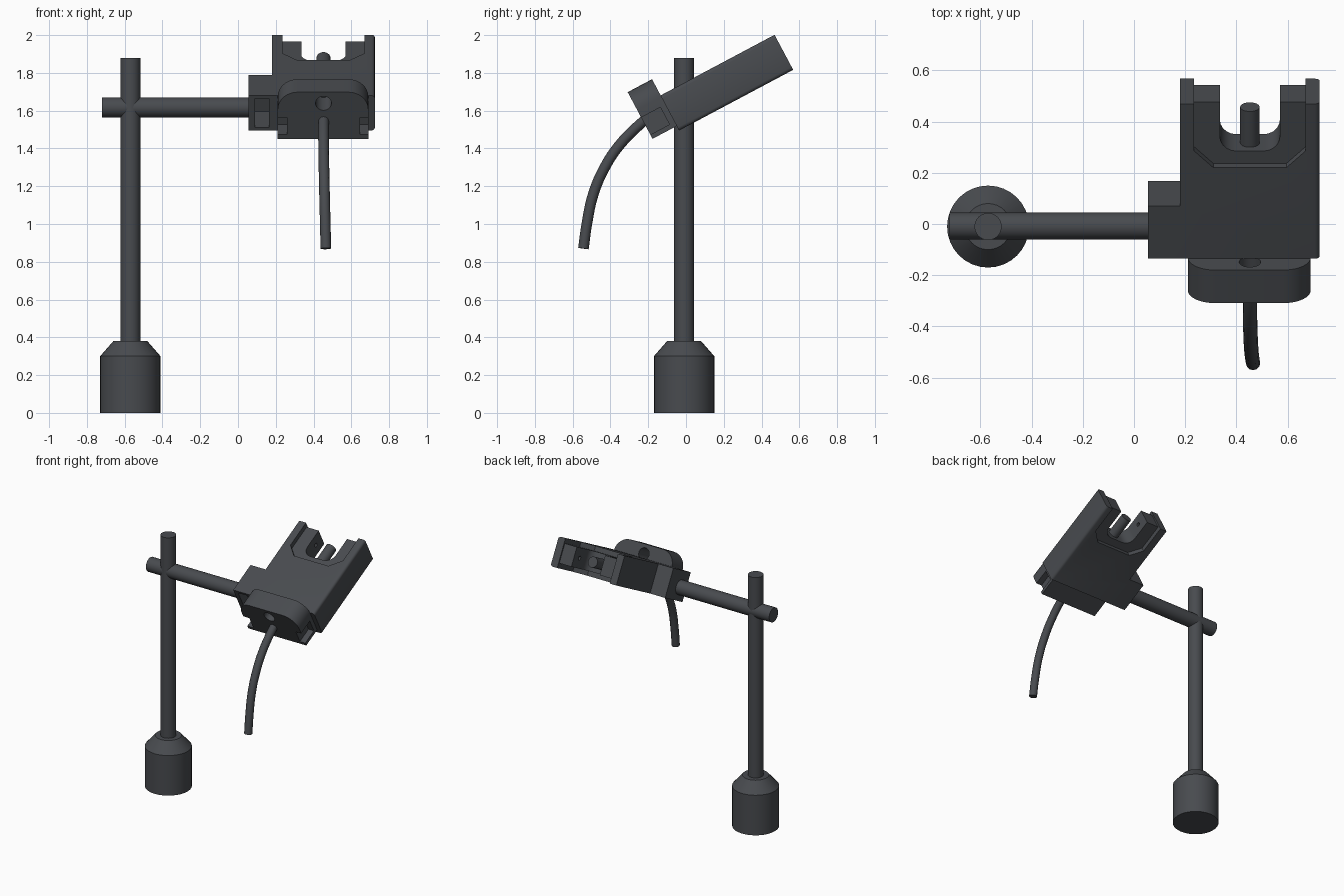
import bpy, bmesh, math
from mathutils import Matrix, Vector

if "Cube" in bpy.data.objects:
    bpy.data.objects.remove(bpy.data.objects["Cube"])

dark = bpy.data.materials.new("dark_grey")
dark.diffuse_color = (0.065, 0.07, 0.078, 1)
dark.use_nodes = True
dark.node_tree.nodes["Principled BSDF"].inputs["Base Color"].default_value = dark.diffuse_color

# Local frame of the tilted head: x stays x, y runs along the head, z is its thickness
TILT = Matrix.Translation((0, -0.0365, 1.495)) @ Matrix.Rotation(math.radians(28), 4, 'X')
FLAT = Matrix.Identity(4)
MID = 0.4525


def finish(name, bm, matrix=FLAT, smooth=False):
    bmesh.ops.recalc_face_normals(bm, faces=bm.faces)
    bm.transform(matrix)
    me = bpy.data.meshes.new(name)
    bm.to_mesh(me)
    bm.free()
    me.materials.append(dark)
    ob = bpy.data.objects.new(name, me)
    bpy.context.collection.objects.link(ob)
    if smooth:
        activate(ob)
        bpy.ops.object.shade_smooth_by_angle(angle=math.radians(35))
    return ob


def activate(ob):
    bpy.ops.object.select_all(action='DESELECT')
    ob.select_set(True)
    bpy.context.view_layer.objects.active = ob


def extrude(outline, vec):
    bm = bmesh.new()
    f = bm.faces.new([bm.verts.new(p) for p in outline])
    r = bmesh.ops.extrude_face_region(bm, geom=[f])
    bmesh.ops.translate(bm, vec=vec, verts=[g for g in r['geom'] if isinstance(g, bmesh.types.BMVert)])
    return bm


def slab(outline, z0, z1):
    return extrude([(x, y, z0) for x, y in outline], (0, 0, z1 - z0))


def box(x0, x1, y0, y1, z0, z1):
    return slab([(x0, y0), (x1, y0), (x1, y1), (x0, y1)], z0, z1)


def rod(a, b, r, segs=32):
    a, b = Vector(a), Vector(b)
    bm = bmesh.new()
    rot = (b - a).to_track_quat('Z', 'Y').to_matrix().to_4x4()
    bmesh.ops.create_cone(bm, cap_ends=True, segments=segs, radius1=r, radius2=r, depth=(b - a).length,
                          matrix=Matrix.Translation((a + b) / 2) @ rot)
    return bm


def cut(ob, cutters):
    for bm in cutters:
        c = finish("cutter", bm, TILT)
        c.hide_render = True
        m = ob.modifiers.new("cut", 'BOOLEAN')
        m.operation, m.solver, m.object = 'DIFFERENCE', 'EXACT', c
        activate(ob)
        bpy.ops.object.modifier_apply(modifier=m.name)
        bpy.data.objects.remove(c)


# Base with tapered collar, turned from a profile
bm = bmesh.new()
prof = [bm.verts.new((r, 0, z)) for r, z in [(0, 0), (0.16, 0), (0.16, 0.30), (0.09, 0.38), (0, 0.38)]]
edges = [bm.edges.new(p) for p in zip(prof, prof[1:])]
bmesh.ops.spin(bm, geom=prof + edges, cent=(0, 0, 0), axis=(0, 0, 1), angle=math.tau, steps=32)
bmesh.ops.remove_doubles(bm, verts=bm.verts, dist=1e-4)
finish("base", bm, Matrix.Translation((-0.57, -0.01, 0)), True)

# Post and cross arm
finish("post", rod((-0.57, -0.01, 0.36), (-0.57, -0.01, 1.88), 0.053), smooth=True)
finish("cross_arm", rod((-0.72, -0.008, 1.617), (0.07, -0.008, 1.617), 0.053), smooth=True)

# Head body with side ear
bm = slab([(0.055, 0), (0.725, 0), (0.725, 0.684), (0.18, 0.684), (0.18, 0.232), (0.055, 0.232)], 0, 0.21)
right = [e for e in bm.edges if all(v.co.x > 0.72 for v in e.verts)
         and abs(e.verts[0].co.y - e.verts[1].co.y) > 0.1]
bmesh.ops.bevel(bm, geom=right, offset=0.018, segments=3, affect='EDGES', profile=0.5)
head = finish("head_body", bm, TILT)

# Stepped recess on both faces, U notch, hinge-pin holes and ear pocket
recess = [(0.235, 0.8), (0.235, 0.476), (0.31, 0.402), (0.595, 0.402), (0.67, 0.476), (0.67, 0.8)]
half = 0.1175
notch = [(MID - half, 0.8)]
for side, start in ((-1, 180), (1, 270)):
    for i in range(6):
        a = math.radians(start + 18 * i)
        notch.append((MID + side * (half - 0.065) + 0.065 * math.cos(a), 0.522 + 0.065 * math.sin(a)))
notch.append((MID + half, 0.8))
cut(head, [slab(recess, 0.175, 0.3), slab(recess, -0.1, 0.035), slab(notch, -0.1, 0.3),
           box(0.235, 0.67, 0.674, 0.8, -0.1, 0.3),
           rod((0.29, 0.6, 0.105), (0.615, 0.6, 0.105), 0.014, 16),
           box(0.09, 0.165, -0.1, 0.18, 0.018, 0.192)])
activate(head)
bpy.ops.object.shade_smooth_by_angle(angle=math.radians(35))

# Centre pin in the notch
finish("centre_pin", rod((MID, 0.42, 0.105), (MID, 0.615, 0.105), 0.038), TILT, True)

# Front plate with rounded top corners, through hole and screw notches
outline = [(0.69, -0.145, 0.027)]
for cx, start in ((0.585, 0), (0.315, 90)):
    for i in range(9):
        a = math.radians(start + 90 * i / 8)
        outline.append((cx + 0.105 * math.cos(a), -0.145, 0.202 + 0.105 * math.sin(a)))
outline.append((0.21, -0.145, 0.027))
plate = finish("front_plate", extrude(outline, (0, 0.146, 0)), TILT)
cut(plate, [rod((MID, -0.3, 0.24), (MID, 0.1, 0.24), 0.042)]
    + [box(a, b, -0.3, -0.03, 0.052, 0.155) for a, b in ((0.15, 0.26), (0.645, 0.75))])
activate(plate)
bpy.ops.object.shade_smooth_by_angle(angle=math.radians(35))

# Hanging cable
path = [(0.453, -0.13, 1.62), (0.453, -0.23, 1.54), (0.453, -0.35, 1.42), (0.455, -0.43, 1.30),
        (0.458, -0.49, 1.16), (0.462, -0.525, 1.0), (0.465, -0.543, 0.87)]
cu = bpy.data.curves.new("cable", 'CURVE')
cu.dimensions = '3D'
cu.bevel_depth, cu.bevel_resolution, cu.resolution_u = 0.028, 4, 6
cu.use_fill_caps = True
sp = cu.splines.new('BEZIER')
sp.bezier_points.add(len(path) - 1)
for bp, co in zip(sp.bezier_points, path):
    bp.co = co
    bp.handle_left_type = bp.handle_right_type = 'AUTO'
cu.materials.append(dark)
bpy.context.collection.objects.link(bpy.data.objects.new("cable", cu))
